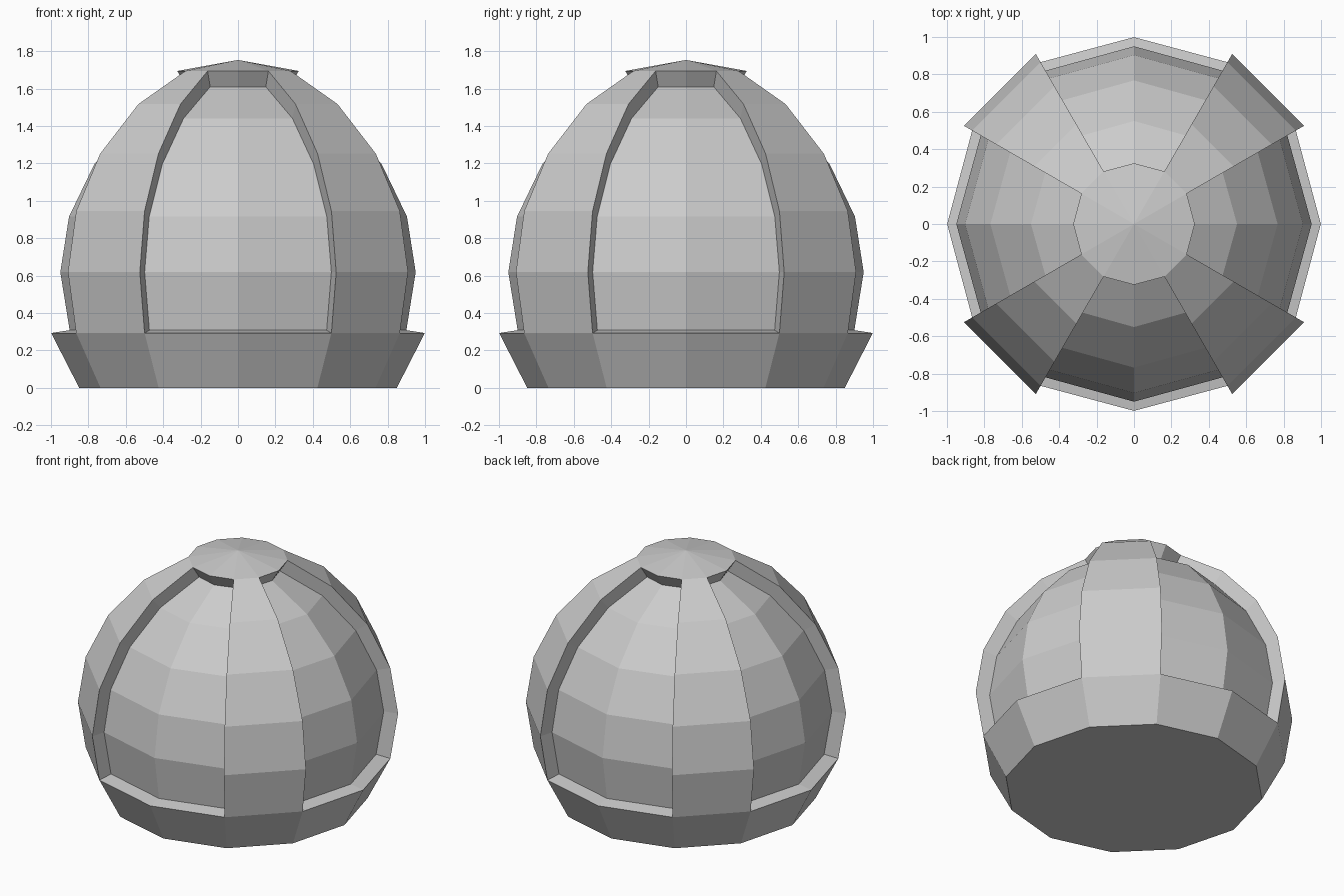
import bpy, bmesh
from math import pi
from mathutils import Vector

if "Cube" in bpy.data.objects:
    bpy.data.objects.remove(bpy.data.objects["Cube"])

SIDES = 12
DEPTH = 0.1
# dome profile as (radius, height), bottom to tip
PROFILE = [(0, 0), (0.849, 0), (0.999, 0.293), (1.05, 0.619), (0.999, 0.945),
           (0.851, 1.252), (0.615, 1.517), (0.325, 1.694), (0, 1.753)]

# twelve-sided dome body
bm = bmesh.new()
verts = [bm.verts.new((r, 0, z)) for r, z in PROFILE]
edges = [bm.edges.new(pair) for pair in zip(verts, verts[1:])]
bmesh.ops.spin(bm, geom=verts + edges, cent=(0, 0, 0), axis=(0, 0, 1),
               angle=2 * pi, steps=SIDES)
bmesh.ops.remove_doubles(bm, verts=bm.verts, dist=1e-4)
bmesh.ops.dissolve_degenerate(bm, edges=bm.edges, dist=1e-5)
base = [f for f in bm.faces if f.calc_center_median().z < 0.01]
bmesh.ops.dissolve_faces(bm, faces=base)
bmesh.ops.recalc_face_normals(bm, faces=bm.faces)


def in_panel(face, direction):
    c = face.calc_center_median()
    return (0.3 < c.z < 1.65 and
            c.xy.normalized().dot(direction) > 0.9)


# four recessed window panels, leaving diagonal ribs, base band and cap
for d in ((1, 0), (0, 1), (-1, 0), (0, -1)):
    panel = [f for f in bm.faces if in_panel(f, Vector(d))]
    geom = bmesh.ops.extrude_face_region(bm, geom=panel)["geom"]
    bmesh.ops.delete(bm, geom=[f for f in panel if f.is_valid], context='FACES')
    sunk = {g for g in geom if isinstance(g, bmesh.types.BMFace)}
    for f in sunk:
        f.normal_update()
    moves = {}
    for f in sunk:
        for v in f.verts:
            moves[v] = moves.get(v, Vector()) + f.normal
    for v, n in moves.items():
        v.co -= n.normalized() * DEPTH

bmesh.ops.recalc_face_normals(bm, faces=bm.faces)
mesh = bpy.data.meshes.new("ribbed_dome")
bm.to_mesh(mesh)
bm.free()
bpy.context.collection.objects.link(bpy.data.objects.new("ribbed_dome", mesh))
